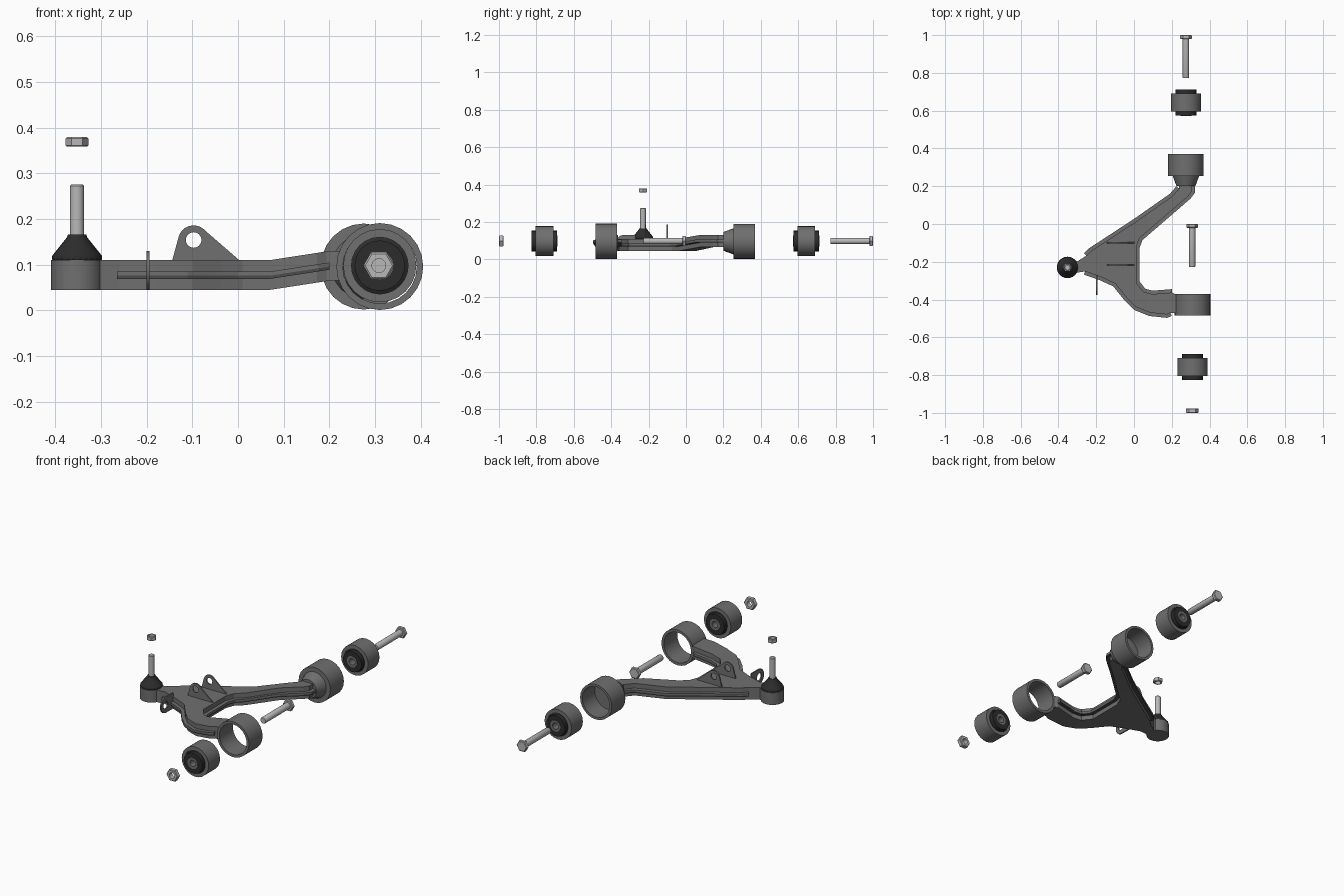
import bpy, bmesh, math
from mathutils import Matrix, Vector

if "Cube" in bpy.data.objects:
    bpy.data.objects.remove(bpy.data.objects["Cube"])


def material(name, v):
    m = bpy.data.materials.new(name)
    m.diffuse_color = (v, v, v, 1)
    m.use_nodes = True
    m.node_tree.nodes["Principled BSDF"].inputs["Base Color"].default_value = m.diffuse_color
    return m


STEEL = material("cast_grey", 0.16)
EDGE = material("dark_grey", 0.07)
RUBBER = material("rubber_black", 0.025)
ZINC = material("zinc_silver", 0.48)


def finish(name, bm, mat, smooth=True):
    bmesh.ops.remove_doubles(bm, verts=bm.verts, dist=1e-5)
    bmesh.ops.recalc_face_normals(bm, faces=bm.faces)
    me = bpy.data.meshes.new(name)
    bm.to_mesh(me)
    bm.free()
    me.materials.append(mat)
    ob = bpy.data.objects.new(name, me)
    bpy.context.collection.objects.link(ob)
    if smooth:
        bpy.ops.object.select_all(action='DESELECT')
        ob.select_set(True)
        bpy.context.view_layer.objects.active = ob
        bpy.ops.object.shade_smooth_by_angle(angle=math.radians(30))
    return ob


def lathe(name, profile, loc, axis, mat, segs=24, hex_from=9.0):
    """Revolve a closed (radius, height) profile; radii above hex_from turn hexagonal."""
    bm = bmesh.new()
    rings = []
    for i in range(segs):
        a = 2 * math.pi * i / segs
        flat = math.cos(math.pi / 6) / math.cos(a % (math.pi / 3) - math.pi / 6)
        ring = []
        for r, h in profile:
            r = r * flat if r > hex_from else r
            c, s = r * math.cos(a), r * math.sin(a)
            p = (c, s, h) if axis == 'z' else (c, h, s)
            ring.append(bm.verts.new(Vector(p) + Vector(loc)))
        rings.append(ring)
    n = len(profile)
    for i in range(segs):
        a, b = rings[i], rings[(i + 1) % segs]
        for j in range(n):
            k = (j + 1) % n
            if profile[j][0] == 0 and profile[k][0] == 0:
                continue
            bm.faces.new((a[j], b[j], b[k], a[k]))
    return finish(name, bm, mat)


def inset(line, d):
    """Offset an open polyline to its left."""
    out = []
    for i, p in enumerate(line):
        p = Vector(p)
        a = (p - Vector(line[i - 1])).normalized() if i else None
        b = (Vector(line[i + 1]) - p).normalized() if i < len(line) - 1 else None
        a, b = a or b, b or a
        na, nb = Vector((-a.y, a.x)), Vector((-b.y, b.x))
        out.append(tuple(p + (na + nb) * d / (1 + na.dot(nb))))
    return out


def slab(name, outline, z0, z1, mat):
    """Extrude an outline, then lift it where the arms rise to the sockets."""
    bm = bmesh.new()
    f = bm.faces.new([bm.verts.new((x, y, z0)) for x, y in outline])
    ext = bmesh.ops.extrude_face_region(bm, geom=[f])["geom"]
    bmesh.ops.translate(bm, vec=(0, 0, z1 - z0),
                        verts=[v for v in ext if isinstance(v, bmesh.types.BMVert)])
    bmesh.ops.triangulate(bm, faces=bm.faces[:])
    for x in (0.07, 0.2):
        bmesh.ops.bisect_plane(bm, geom=bm.verts[:] + bm.edges[:] + bm.faces[:],
                               plane_co=(x, 0, 0), plane_no=(1, 0, 0))
    for v in bm.verts:
        v.co.z += 0.02 * min(max((v.co.x - 0.07) / 0.13, 0), 1)
    return finish(name, bm, mat, False)


def plate(name, outline, hole, radius, thick, matrix, mat):
    """Thin flat plate with one round hole."""
    cu = bpy.data.curves.new(name, 'CURVE')
    cu.dimensions, cu.fill_mode, cu.extrude = '2D', 'BOTH', thick / 2
    ring = arc(hole, radius, 0, 345, 24)
    for pts in (outline, ring):
        sp = cu.splines.new('POLY')
        sp.points.add(len(pts) - 1)
        for q, (u, v) in zip(sp.points, pts):
            q.co = (u, v, 0, 1)
        sp.use_cyclic_u = True
    tmp = bpy.data.objects.new("tmp", cu)
    bpy.context.collection.objects.link(tmp)
    dg = bpy.context.evaluated_depsgraph_get()
    me = bpy.data.meshes.new_from_object(tmp.evaluated_get(dg))
    bpy.data.objects.remove(tmp)
    bm = bmesh.new()
    bm.from_mesh(me)
    bm.transform(matrix)
    return finish(name, bm, mat)


def arc(c, r, a0, a1, n):
    angs = [math.radians(a0 + (a1 - a0) * i / (n - 1)) for i in range(n)]
    return [(c[0] + r * math.cos(a), c[1] + r * math.sin(a)) for a in angs]


# Arm: three edge rails, a body inside them and a flange along each
front = [(-.265, -.268), (-.185, -.296), (-.11, -.33), (-.05, -.405), (0, -.455),
         (.08, -.487), (.175, -.497), (.2, -.487)]
inner = [(.2, -.345), (.1, -.353), (.06, -.343), (.03, -.305), (.03, -.125), (.045, -.085),
         (.3, .135), (.322, .165), (.322, .2)]
back = [(.225, .2), (.19, .16), (0, .027), (-.24, -.13), (-.265, -.155)]
W = 0.018
body = (inset(front, W) + [(.222, -.472), (.222, -.373)] + inset(inner, W)
        + [(.305, .215), (.24, .215)] + inset(back, W)
        + [(-.30, -.198), (-.35, -.185), (-.35, -.27), (-.30, -.257)])
slab("control_arm", body, 0.045, 0.11, STEEL)
for nm, rail in (("front", front), ("inner", inner), ("back", back)):
    lip = rail + inset(rail, W + 0.002)[::-1]
    slab(nm + "_flange", lip, 0.076, 0.085, STEEL)
    slab(nm + "_flange_underside", lip, 0.069, 0.076, EDGE)

# Bushing sockets
ZC = 0.096
lathe("front_socket", [(.095, -.485), (.095, -.37), (.081, -.37), (.081, -.485)],
      (.31, 0, ZC), 'y', STEEL)
lathe("rear_socket", [(0, .2), (.05, .2), (.07, .255), (.094, .255), (.094, .37),
                      (.081, .37), (.081, .265), (0, .265)], (.275, 0, ZC), 'y', STEEL)

# Bushings
for nm, x, y in (("front", .31, -.757), ("rear", .275, .643)):
    at = (x, y, 0.098)
    lathe(nm + "_bushing_shell", [(.062, -.048), (.08, -.048), (.08, .048), (.062, .048)],
          at, 'y', STEEL)
    lathe(nm + "_bushing_rubber", [(.028, -.068), (.055, -.068), (.055, -.046), (.063, -.042),
                                   (.063, .042), (.055, .046), (.055, .068), (.028, .068)],
          at, 'y', RUBBER)
    lathe(nm + "_bushing_sleeve", [(.017, -.07), (.03, -.07), (.03, .07), (.017, .07)],
          at, 'y', STEEL)

# Pivot bolts, with head towards the back
for nm, x, y in (("front", .308, 0), ("rear", .275, 1.0)):
    at = (x, y, 0.098)
    lathe(nm + "_bolt_shank", [(0, -.228), (.015, -.228), (.017, -.224), (.017, -.015),
                               (0, -.015)], at, 'y', ZINC)
    lathe(nm + "_bolt_head", [(0, -.02), (.028, -.02), (.031, -.017), (.031, -.003),
                              (.027, 0), (0, 0)], at, 'y', ZINC, hex_from=.02)


# Loose nuts
def nut(name, r, h, loc, axis):
    lathe(name, [(.015, 0), (r * .88, 0), (r, .003), (r, h - .003), (r * .88, h), (.015, h)],
          loc, axis, ZINC, hex_from=.0151)


nut("pivot_nut", .034, .024, (.308, -1.0, 0.098), 'y')
nut("ball_joint_nut", .025, .021, (-.352, -.23, .358), 'z')

# Ball joint
BJ = (-.352, -.23, 0)
lathe("ball_joint_housing", [(0, .045), (.057, .045), (.057, .11), (0, .11)], BJ, 'z', STEEL)
lathe("ball_joint_boot", [(0, .109), (.053, .109), (.055, .113), (.054, .12), (.038, .14),
                          (.022, .16), (.02, .166), (0, .166)], BJ, 'z', RUBBER)
lathe("ball_joint_stud", [(0, .16), (.0155, .16), (.0155, .272), (.013, .275), (0, .275)],
      BJ, 'z', ZINC)

# Twin upright brackets and the side tab
ear = [(-.145, .105)] + arc((-.097, .152), .034, 165, 40, 10) + [(.005, .108)]
for nm, y in (("rear", -.1), ("front", -.217)):
    m = Matrix(((1, 0, 0, 0), (0, 0, -1, y), (0, 1, 0, 0), (0, 0, 0, 1)))
    plate(nm + "_bracket", ear, (-.097, .154), .017, .007, m, STEEL)
tab = [(-.27, .046)] + arc((-.333, .088), .042, 270, 90, 12) + [(-.27, .13)]
m = Matrix(((0, 0, 1, -.197), (1, 0, 0, 0), (0, 1, 0, 0), (0, 0, 0, 1)))
plate("side_tab", tab, (-.335, .088), .02, .007, m, STEEL)
